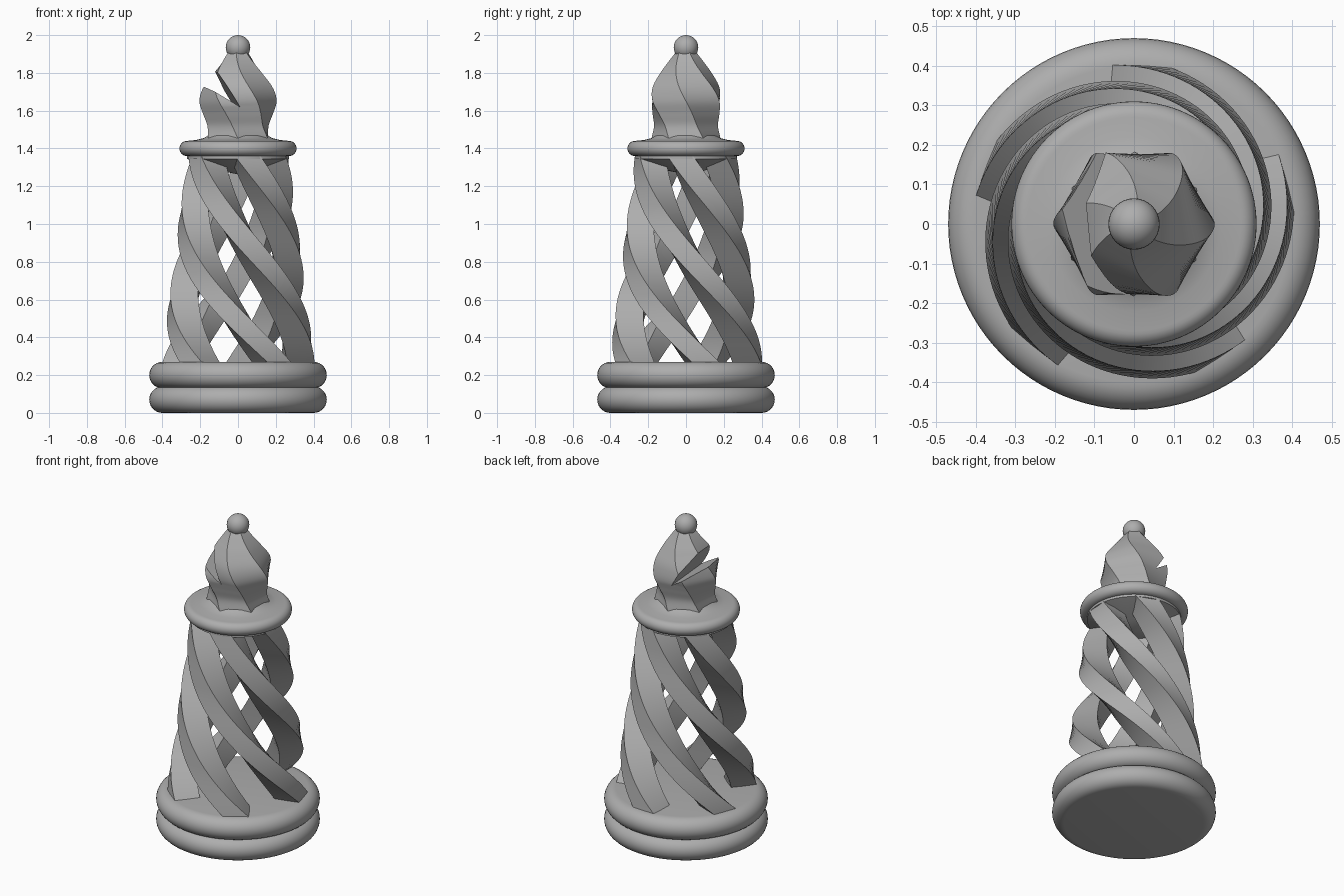
import bpy, bmesh
from math import sin, cos, pi, radians
from mathutils import Vector

if "Cube" in bpy.data.objects:
    bpy.data.objects.remove(bpy.data.objects["Cube"])

# One plain grey material
grey = bpy.data.materials.new("plain grey")
grey.use_nodes = True
COLOUR = (0.42, 0.42, 0.42, 1)
grey.diffuse_color = COLOUR
grey.node_tree.nodes["Principled BSDF"].inputs["Base Color"].default_value = COLOUR

TWIST = radians(-152)  # turn per unit of height, shared by legs and head


def finish(bm, name, angle=30):
    bmesh.ops.recalc_face_normals(bm, faces=bm.faces)
    mesh = bpy.data.meshes.new(name)
    bm.to_mesh(mesh)
    bm.free()
    ob = bpy.data.objects.new(name, mesh)
    bpy.context.collection.objects.link(ob)
    mesh.materials.append(grey)
    smooth(ob, angle)
    return ob


def smooth(ob, angle):
    bpy.ops.object.select_all(action='DESELECT')
    bpy.context.view_layer.objects.active = ob
    ob.select_set(True)
    bpy.ops.object.shade_smooth_by_angle(angle=radians(angle))


def loft(name, sections, angle=30):
    """Skin a stack of closed sections and cap both ends."""
    bm = bmesh.new()
    rings = [[bm.verts.new(p) for p in s] for s in sections]
    for a, b in zip(rings, rings[1:]):
        n = len(a)
        for i in range(n):
            j = (i + 1) % n
            bm.faces.new((a[i], a[j], b[j], b[i]))
    bm.faces.new(rings[0])
    bm.faces.new(rings[-1])
    return finish(bm, name, angle)


def lathe(name, profile, sides=96):
    return loft(name, [[(r * cos(2 * pi * i / sides), r * sin(2 * pi * i / sides), z)
                        for i in range(sides)] for r, z in profile])


def round_rim(radius, low, high, steps=14):
    h = (high - low) / 2
    return [(radius - h + h * cos(a), low + h + h * sin(a))
            for a in (pi * (k / steps - 0.5) for k in range(steps + 1))]


def interpolate(points, z):
    """Smooth curve (Catmull-Rom style) through (z, radius) points."""
    for k in range(len(points) - 1):
        (z0, r0), (z1, r1) = points[k], points[k + 1]
        if z <= z1 + 1e-6:
            za, ra = points[max(k - 1, 0)]
            zb, rb = points[min(k + 2, len(points) - 1)]
            h, t = z1 - z0, (z - z0) / (z1 - z0)
            m0, m1 = (r1 - ra) / (z1 - za) * h, (rb - r0) / (zb - z0) * h
            return ((2*t**3 - 3*t*t + 1) * r0 + (t**3 - 2*t*t + t) * m0
                    + (3*t*t - 2*t**3) * r1 + (t**3 - t*t) * m1)


# Two stacked base discs with round rims
lathe("base_lower_disc", round_rim(0.47, 0, 0.14))
lathe("base_upper_disc", round_rim(0.47, 0.13, 0.27))

# Collar with a shallow cone beneath and a slight rise to the neck
lathe("collar", [(0.01, 1.265), (0.10, 1.283), (0.27, 1.345)]
      + round_rim(0.31, 1.36, 1.44) + [(0.22, 1.445), (0.18, 1.455), (0.16, 1.468)])

# Five square legs spiralling up and inward
LOW, HIGH, STEPS = 0.26, 1.36, 48
for k in range(5):
    sections = []
    for s in range(STEPS + 1):
        t = s / STEPS
        z = LOW + (HIGH - LOW) * t
        a = radians(16.5 + 72 * k) + TWIST * (z - LOW)
        outer, half = 0.40 - 0.138 * t, 0.075 - 0.006 * t
        inner = outer - 2 * half
        out, side = Vector((cos(a), sin(a), 0)), Vector((-sin(a), cos(a), 0))
        sections.append([out * r + side * w + Vector((0, 0, z))
                         for r, w in ((inner, -half), (outer, -half), (outer, half), (inner, half))])
    loft(f"spiral_leg_{k + 1}", sections)

# Twisted six-sided head
SHAPE = [(1.455, 0.182), (1.52, 0.172), (1.58, 0.187), (1.65, 0.204),
         (1.72, 0.188), (1.80, 0.137), (1.86, 0.092), (1.91, 0.055)]
sections = []
for s in range(41):
    z = SHAPE[0][0] + (SHAPE[-1][0] - SHAPE[0][0]) * s / 40
    r, turn = interpolate(SHAPE, z), TWIST * (z - 1.65)
    sections.append([(r * cos(turn + i * pi / 3), r * sin(turn + i * pi / 3), z)
                     for i in range(6)])
head = loft("head", sections)

# Wedge-shaped notch on one side of the head
tilt = radians(5)
wedge = [(-0.005, 1.62), (-0.345, 1.83), (-0.245, 2.02)]
cutter = loft("notch_cutter", [[(x * cos(tilt) - y * sin(tilt), x * sin(tilt) + y * cos(tilt), z)
                                for x, z in wedge] for y in (-0.4, 0.4)])
cutter.hide_render = True
notch = head.modifiers.new("notch", 'BOOLEAN')
notch.operation, notch.solver, notch.object = 'DIFFERENCE', 'EXACT', cutter
bpy.context.view_layer.objects.active = head
bpy.ops.object.modifier_apply(modifier=notch.name)
bpy.data.objects.remove(cutter)
smooth(head, 30)

# Ball finial
bm = bmesh.new()
bmesh.ops.create_uvsphere(bm, u_segments=32, v_segments=16, radius=0.065)
bmesh.ops.translate(bm, verts=bm.verts, vec=(0, 0, 1.935))
finish(bm, "ball_finial")
